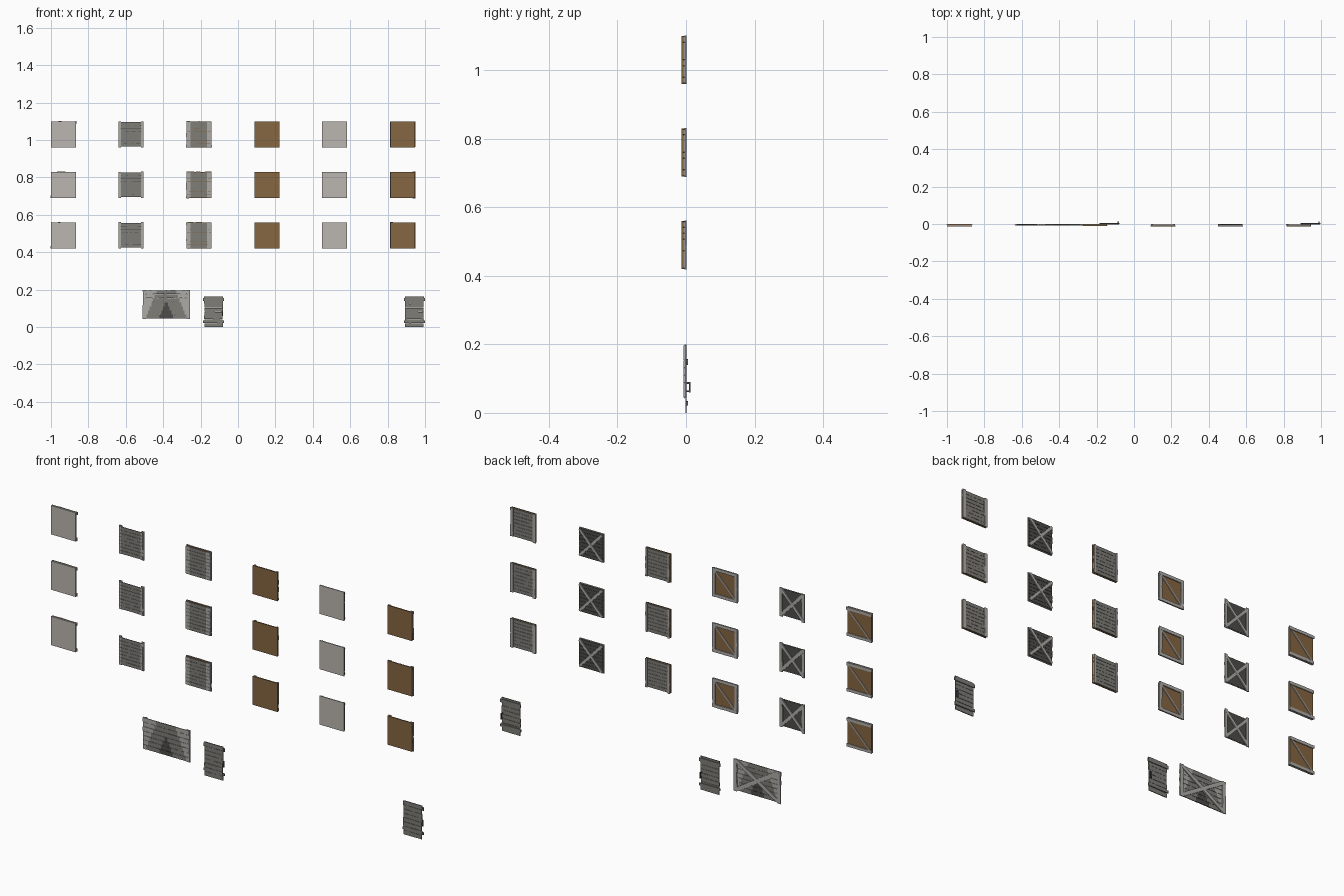
import bpy, bmesh, random
from mathutils import Vector

random.seed(7)
cube = bpy.data.objects.get("Cube")
if cube:
    bpy.data.objects.remove(cube, do_unlink=True)


def material(name, rgb):
    m = bpy.data.materials.new(name)
    m.use_nodes = True
    m.diffuse_color = (*rgb, 1)
    m.node_tree.nodes["Principled BSDF"].inputs["Base Color"].default_value = (*rgb, 1)
    return m


MATS = [
    material("plaster", (0.50, 0.47, 0.44)),
    material("brown_board", (0.24, 0.135, 0.055)),
    material("pale_wood", (0.42, 0.41, 0.39)),
    material("grey_wood", (0.21, 0.205, 0.185)),
    material("dark_wood", (0.075, 0.073, 0.068)),
]
PLASTER, BROWN, PALE, GREY, DARK = range(5)


def board(bm, a, b, width, y0, y1, mat, cuts=1, rough=0.0):
    """Straight board from a to b in the xz plane; mat is an index or a rule."""
    a, b = Vector(a), Vector(b)
    side = (b - a).normalized().orthogonal() * width / 2
    along = (b - a).normalized() * width
    rings = []
    for i in range(cuts + 1):
        p = a.lerp(b, i / cuts)
        if i in (0, cuts):
            p = p + along * random.uniform(-rough, rough)
        up = side * (1 + random.uniform(-rough, rough))
        dn = side * (1 + random.uniform(-rough, rough))
        q, r = p + up, p - dn
        rings.append([bm.verts.new(v) for v in (
            (q.x, y0, q.y), (r.x, y0, r.y), (r.x, y1, r.y), (q.x, y1, q.y))])
    faces = [bm.faces.new(rings[0]), bm.faces.new(rings[-1][::-1])]
    for s, t in zip(rings, rings[1:]):
        for k in range(4):
            n = (k + 1) % 4
            faces.append(bm.faces.new((s[k], t[k], t[n], s[n])))
    for f in faces:
        c = f.calc_center_median()
        f.material_index = mat(c.x, c.z) if callable(mat) else mat


def finish(bm, name):
    bmesh.ops.recalc_face_normals(bm, faces=bm.faces)
    me = bpy.data.meshes.new(name)
    bm.to_mesh(me)
    bm.free()
    for m in MATS:
        me.materials.append(m)
    bpy.context.collection.objects.link(bpy.data.objects.new(name, me))


def sheet(name, cx, cz, w, h, y0, y1, mat):
    bm = bmesh.new()
    board(bm, (cx - w / 2, cz), (cx + w / 2, cz), h, y0, y1, mat)
    finish(bm, name)


def planks(name, cx, cz, w, h, y0, y1, mat, count, cuts=12):
    bm = bmesh.new()
    step = h / count
    for i in range(count):
        z = cz - h / 2 + (i + 0.5) * step
        d = random.uniform(0, 0.0006)
        board(bm, (cx - w / 2, z), (cx + w / 2, z), step * 0.95,
              y0 + d, y1, mat, cuts, 0.05)
    finish(bm, name)


def frame(name, cx, cz, w, h, y0, y1, lines, thick, mat=PALE):
    """Bracing boards given as end points in -1..1 panel units."""
    bm = bmesh.new()
    for i, (x0, z0, x1, z1, k) in enumerate(lines):
        lift = i * 0.0002
        board(bm, (cx + x0 * w / 2, cz + z0 * h / 2),
              (cx + x1 * w / 2, cz + z1 * h / 2),
              thick * k, y0, y1 - lift, mat, 6, 0.1)
    finish(bm, name)


# Bracing layouts
CROSS = [(-.92, -.92, .92, .92, 1), (-.92, .92, .92, -.92, 1)]
RAILS = [(-1.02, .9, 1.02, .9, 1), (-1.02, -.9, 1.02, -.9, 1)]
POSTS = [(-.9, -1, -.9, 1, 1), (.9, -1, .9, 1, 1)]
DIAGONAL = [(.85, .82, -.85, -.82, .45)]

W, H = 0.133, 0.14
ROWS = {"lower": 0.49, "middle": 0.76, "upper": 1.03}


def centre_dark(cx, half):
    return lambda x, z: GREY if abs(x - cx) < half else PALE


for row, cz in ROWS.items():
    # Plaster wall with braced board back
    cx = -0.933
    sheet("plaster_face_" + row, cx, cz, W, H, -0.013, -0.008, PLASTER)
    sheet("board_back_" + row, cx, cz, W - .004, H - .004, -0.008, -0.004, BROWN)
    frame("rail_frame_" + row, cx, cz, W, H, -0.004, 0, RAILS + DIAGONAL, .014)

    # Plank wall with cross brace
    cx = -0.572
    planks("plank_wall_" + row, cx, cz, W - .006, H - .008, -0.009, -0.005,
           centre_dark(cx, .053), 8)
    sheet("plank_lining_" + row, cx, cz, W - .02, H - .014, -0.005, -0.004, DARK)
    frame("cross_brace_" + row, cx, cz, W, H, -0.004, .001, CROSS + POSTS[:], .014)

    # Plank wall with framed board back
    cx = -0.209
    planks("plank_face_" + row, cx, cz, W, H - .006, -0.011, -0.007,
           centre_dark(cx, .043), 8)
    sheet("framed_board_" + row, cx, cz, W - .006, H, -0.007, -0.004, BROWN)
    frame("full_frame_" + row, cx, cz, W, H, -0.004, .001,
          RAILS + POSTS + DIAGONAL, .015)

    # Board walls with plank back
    for cx, post in ((0.155, .010), (0.881, .016)):
        tag = "narrow_post_" if post < .012 else "wide_post_"
        sheet(tag + "board_face_" + row, cx, cz, W, H, -0.013, -0.009, BROWN)
        planks(tag + "plank_back_" + row, cx, cz, W - .004, H - .004,
               -0.009, -0.003, GREY, 8)
        frame(tag + "posts_" + row, cx, cz, W, H, -0.004, 0, POSTS, post)

    # Plaster wall with cross braced planks
    cx = 0.515
    sheet("plaster_skin_" + row, cx, cz, W, H, -0.013, -0.008, PLASTER)
    planks("dark_plank_back_" + row, cx, cz, W - .004, H - .004,
           -0.008, -0.004, DARK, 8)
    frame("plank_cross_" + row, cx, cz, W, H, -0.004, 0, CROSS, .011)

# Wide gate, stained darker towards the bottom centre
GX, GZ = -0.383, 0.121


def gate_stain(x, z):
    d = abs(x - GX)
    if d < (0.14 - z) * 0.4:
        return DARK
    return GREY if d < 0.045 + (0.2 - z) * 0.42 else PALE


planks("gate_planks", GX, GZ, .25, .152, -0.008, -0.004, gate_stain, 7, 28)
frame("gate_brace", GX, GZ, .25, .155, -0.004, .001,
      CROSS + [(-.94, -1, -.94, 1, 1), (.94, -1, .94, 1, 1)], .017)

# Two small doors with rails and a handle
for side, cx in (("right", -0.131), ("left", 0.943)):
    planks("door_planks_" + side, cx, .0825, .1, .165, -0.002, .002, GREY, 8, 4)
    bm = bmesh.new()
    for z, thick in ((.148, .016), (.028, .012)):
        board(bm, (cx - .056, z), (cx + .056, z), thick, .002, .006, GREY, 4, .06)
    finish(bm, "door_rails_" + side)
    bm = bmesh.new()
    board(bm, (cx + .046, .06), (cx + .046, .09), .007, .009, .013, DARK)
    for z in (.063, .087):
        board(bm, (cx + .044, z), (cx + .048, z), .005, .002, .009, DARK)
    finish(bm, "door_handle_" + side)
